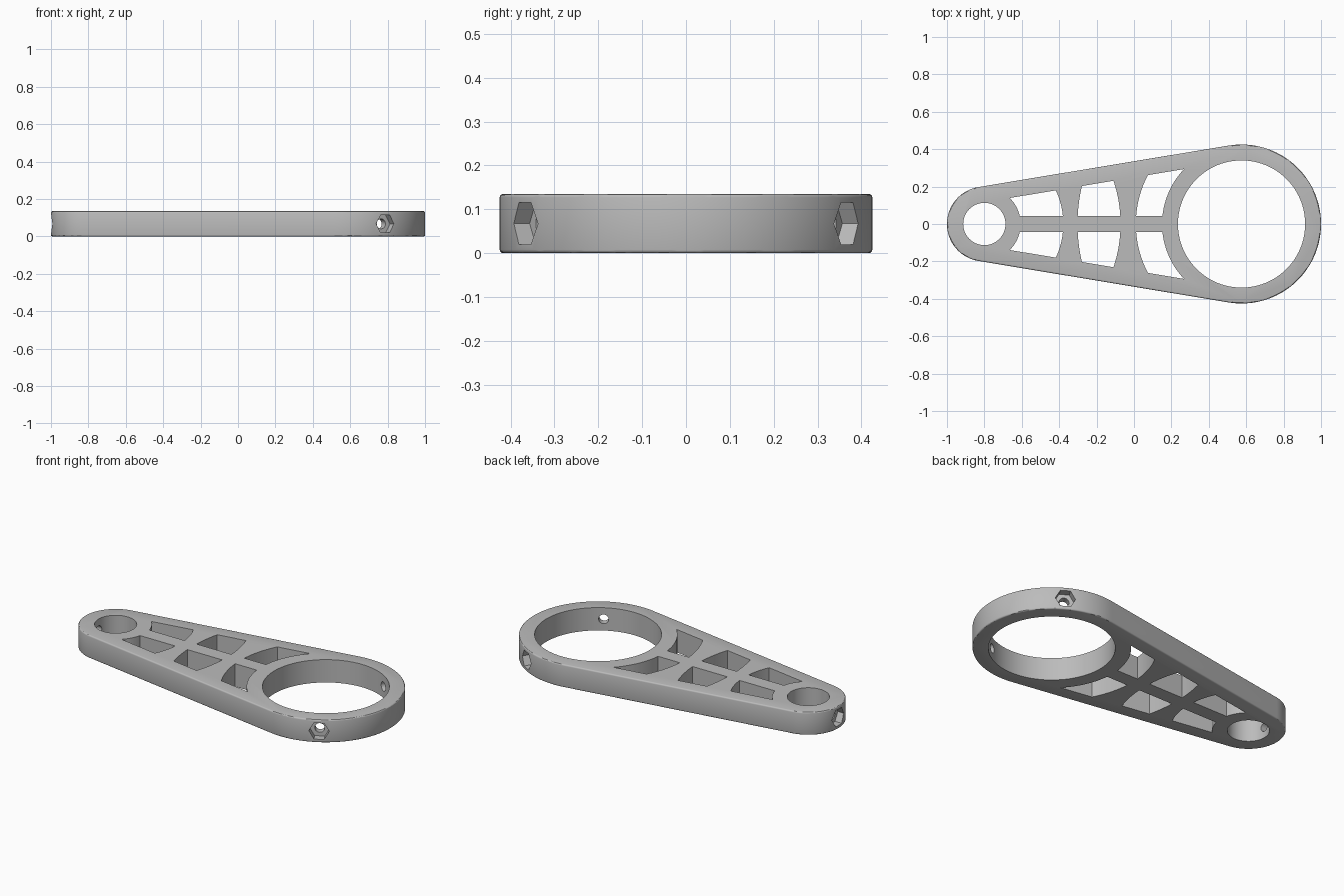
import bpy, bmesh, math
from mathutils import Matrix, Vector

cube = bpy.data.objects.get("Cube")
if cube:
    bpy.data.objects.remove(cube, do_unlink=True)

HEIGHT = 0.135
BIG, SMALL = Vector((0.575, 0)), Vector((-0.8, 0))
BIG_OUT, BIG_IN = 0.425, 0.34
SMALL_OUT, SMALL_IN = 0.2, 0.113
WALL, WEB = 0.085, 0.043
TILT = math.asin((BIG_OUT - SMALL_OUT) / (BIG.x - SMALL.x))
NORMAL = math.pi / 2 + TILT       # direction square to the sloping side

grey = bpy.data.materials.new("light grey")
grey.use_nodes = True
grey.diffuse_color = (0.5, 0.5, 0.5, 1)
grey.node_tree.nodes["Principled BSDF"].inputs["Base Color"].default_value = (0.5, 0.5, 0.5, 1)


def arc(centre, radius, start, end, steps):
    angles = [start + (end - start) * i / steps for i in range(steps + 1)]
    return [centre + radius * Vector((math.cos(a), math.sin(a))) for a in angles]


def prism(name, outline, low, high, bevel=0):
    """Extrude a flat outline upwards, optionally rounding its rims."""
    bm = bmesh.new()
    face = bm.faces.new([bm.verts.new((p.x, p.y, low)) for p in outline])
    top = bmesh.ops.extrude_face_region(bm, geom=[face])["geom"]
    verts = [v for v in top if isinstance(v, bmesh.types.BMVert)]
    bmesh.ops.translate(bm, verts=verts, vec=(0, 0, high - low))
    bmesh.ops.recalc_face_normals(bm, faces=bm.faces)
    if bevel:
        rims = [e for e in bm.edges if abs(e.verts[0].co.z - e.verts[1].co.z) < 1e-6]
        bmesh.ops.bevel(bm, geom=rims, offset=bevel, segments=3, profile=0.5, affect='EDGES')
    mesh = bpy.data.meshes.new(name)
    bm.to_mesh(mesh)
    bm.free()
    obj = bpy.data.objects.new(name, mesh)
    bpy.context.collection.objects.link(obj)
    mesh.materials.append(grey)
    return obj


cutters = []


def through_cut(name, outline):
    cutters.append(prism(name, outline, -0.1, HEIGHT + 0.1))


def rib_edge(centre, radius, wall_distance):
    """Arc from the central web out to the sloping side wall."""
    spread = math.acos(wall_distance / radius)
    web = math.asin(WEB / radius)
    if centre is SMALL:
        return arc(centre, radius, web, NORMAL - spread, 12)
    return arc(centre, radius, math.pi - web, NORMAL + spread, 12)


def radial_cut(name, centre, angle, radius, start, end, sides):
    """Sideways hole running outwards from a ring centre."""
    cut = prism(name, arc(Vector((0, 0)), radius, 0, math.tau, sides)[:-1], start, end)
    # hexagon corners point along the ring, flats point up and down
    turn = Matrix.Rotation(angle, 4, 'Z') @ Matrix.Rotation(math.pi / 2, 4, 'Y') @ Matrix.Rotation(math.pi / 2, 4, 'Z')
    cut.data.transform(Matrix.Translation((centre.x, centre.y, HEIGHT / 2)) @ turn)
    cutters.append(cut)


# Link body: two round ends joined by tangent sides
body = prism("link_arm",
             arc(BIG, BIG_OUT, -NORMAL, NORMAL, 72)
             + arc(SMALL, SMALL_OUT, NORMAL, math.tau - NORMAL, 48),
             0, HEIGHT, 0.008)

# Bores in both ends
through_cut("large_bore", arc(BIG, BIG_IN, 0, math.tau, 96)[:-1])
through_cut("small_bore", arc(SMALL, SMALL_IN, 0, math.tau, 64)[:-1])

# Lightening windows, mirrored across the central web
small_wall, big_wall = SMALL_OUT - WALL, BIG_OUT - WALL
windows = [((SMALL, 0.194), (SMALL, 0.422)),
           ((BIG, 0.877), (SMALL, 0.728)),
           ((BIG, 0.565), (BIG, 0.425))]
for pair in windows:
    inner, outer = [rib_edge(c, r, small_wall if c is SMALL else big_wall) for c, r in pair]
    outline = inner + outer[::-1]
    through_cut("window", outline)
    through_cut("window", [Vector((p.x, -p.y)) for p in outline])

# Screw holes with hexagonal nut pockets
for centre, angle, outside in ((BIG, math.pi / 3, BIG_OUT), (BIG, -math.pi / 3, BIG_OUT),
                               (SMALL, math.pi, SMALL_OUT)):
    radial_cut("nut_pocket", centre, angle, 0.055, outside - 0.045, outside + 0.05, 6)
    radial_cut("screw_hole", centre, angle, 0.027, outside - 0.13, outside, 24)

# Cut everything out of the body
bpy.context.view_layer.objects.active = body
for cut in cutters:
    mod = body.modifiers.new(cut.name, 'BOOLEAN')
    mod.operation = 'DIFFERENCE'
    mod.solver = 'EXACT'
    mod.object = cut
    bpy.ops.object.modifier_apply(modifier=mod.name)
    bpy.data.objects.remove(cut, do_unlink=True)

bpy.ops.object.select_all(action='DESELECT')
body.select_set(True)
bpy.ops.object.shade_smooth_by_angle(angle=math.radians(30))
